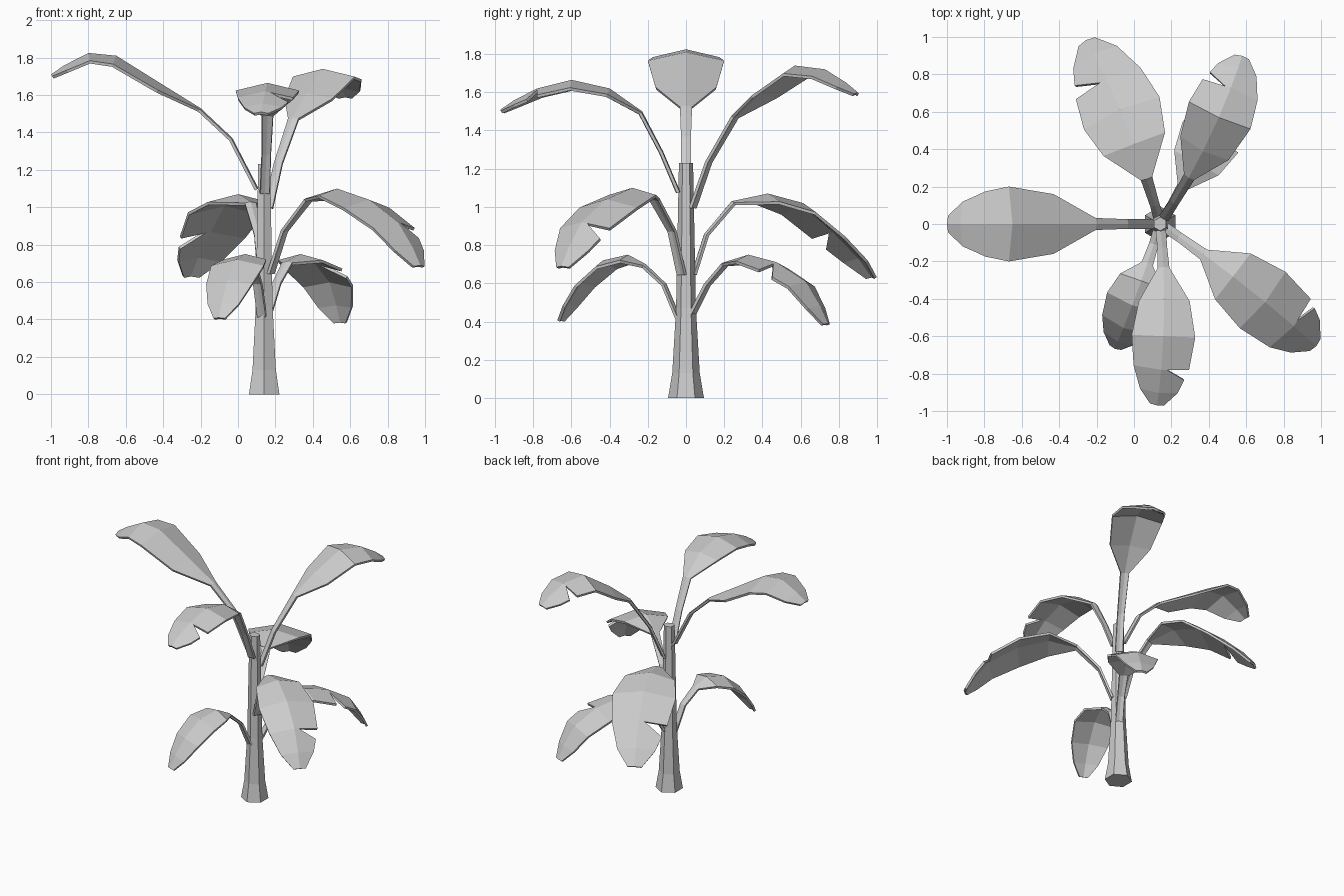
import bpy, bmesh
from math import cos, sin, pi, radians
from mathutils import Vector

cube = bpy.data.objects.get("Cube")
if cube:
    bpy.data.objects.remove(cube, do_unlink=True)

grey = bpy.data.materials.new("light_grey")
grey.use_nodes = True
COLOUR = (0.6, 0.6, 0.6, 1)
grey.diffuse_color = COLOUR
grey.node_tree.nodes["Principled BSDF"].inputs["Base Color"].default_value = COLOUR

CENTRE = Vector((0.14, 0, 0))
UP = Vector((0, 0, 1))


def finish(name, bm):
    mesh = bpy.data.meshes.new(name)
    bm.to_mesh(mesh)
    bm.free()
    mesh.materials.append(grey)
    obj = bpy.data.objects.new(name, mesh)
    bpy.context.collection.objects.link(obj)
    return obj


# Six-sided trunk, tapering upward
def trunk():
    bm = bmesh.new()
    rings = []
    for r, z in [(0.094, 0), (0.072, 0.13), (0.052, 0.47), (0.037, 1.23)]:
        rings.append([bm.verts.new(CENTRE + Vector((r * sin(k * pi / 3), r * cos(k * pi / 3), z)))
                      for k in range(6)])
    for a, b in zip(rings, rings[1:]):
        for k in range(6):
            n = (k + 1) % 6
            bm.faces.new((a[k], a[n], b[n], b[k]))
    bm.faces.new(rings[0])
    bm.faces.new(rings[-1])
    bmesh.ops.recalc_face_normals(bm, faces=bm.faces)
    finish("trunk", bm)


# Half-widths along a leaf: three for the stalk, the rest for the blade
STALK = [0.028, 0.026, 0.032]
BLADE = [0.16, 0.2, 0.175, 0.12, 0.045]


def leaf(name, start_turn, end_turn, size, profile, notch=None):
    """Ridged strip along a (reach, height) profile; notch = (side, station)."""
    profile = list(profile)
    (ra, za), (rb, zb) = profile[-2:]
    profile.insert(-1, (ra + (rb - ra) * 0.65, za + (zb - za) * 0.58))
    widths = STALK + [w * size for w in BLADE]
    reach = profile[-1][0]
    spine = []
    for r, z in profile:
        a = radians(start_turn + (end_turn - start_turn) * r / reach)
        spine.append(CENTRE + Vector((r * cos(a), r * sin(a), z)))

    bm = bmesh.new()
    ridge, edges = [], {1: [], -1: []}
    last = len(spine) - 1
    for i, p in enumerate(spine):
        along = (spine[min(i + 1, last)] - spine[max(i - 1, 0)]).normalized()
        left = UP.cross(along).normalized()
        normal = along.cross(left)
        ridge.append(bm.verts.new(p))
        for side in edges:
            edges[side].append(bm.verts.new(p + left * side * widths[i] - normal * widths[i] * 0.24))

    for side, edge in edges.items():
        cut = notch[1] if notch and notch[0] == side else None
        if cut:
            inner = bm.verts.new(ridge[cut].co.lerp(edge[cut].co, 0.2))
            lower = bm.verts.new(edge[cut].co.lerp(edge[cut + 1].co, 0.45))
        for i in range(last):
            loop = [ridge[i], ridge[i + 1], edge[i + 1], edge[i]]
            if cut == i + 1:
                loop.insert(2, inner)
            elif cut is not None and cut == i:
                loop = loop[:3] + [lower, inner]
            bm.faces.new(loop if side == 1 else loop[::-1])
    obj = finish(name, bm)
    solid = obj.modifiers.new("thickness", "SOLIDIFY")
    solid.thickness = 0.016
    solid.offset = -1


trunk()

# Upper leaves
leaf("upper_right_leaf", 180, 180, 1,
     [(.03, 1.1), (.17, 1.37), (.34, 1.53), (.55, 1.66), (.79, 1.81), (.94, 1.825), (1.14, 1.71)])
leaf("upper_back_leaf", 56, 64, .9,
     [(.03, 1.0), (.13, 1.24), (.29, 1.48), (.45, 1.61), (.65, 1.74), (.82, 1.72), (1.0, 1.6)], (1, 5))
leaf("upper_front_leaf", 276, 269, .85,
     [(.03, 1.08), (.12, 1.29), (.23, 1.5), (.4, 1.62), (.6, 1.665), (.78, 1.62), (.97, 1.51)], (1, 5))

# Middle leaves
leaf("middle_back_leaf", 105, 112, 1.1,
     [(.03, .65), (.1, .86), (.25, 1.03), (.45, 1.07), (.65, 1.02), (.83, .88), (1.06, .64)], (1, 5))
leaf("middle_front_leaf", -34, -38, .97,
     [(.03, .65), (.12, .88), (.28, 1.05), (.48, 1.1), (.7, 1.04), (.9, .92), (1.06, .69)], (1, 5))

# Lower leaves
leaf("lower_front_leaf", 253, 250, .75,
     [(.03, .42), (.11, .6), (.22, .7), (.32, .75), (.46, .72), (.59, .61), (.71, .41)])
leaf("lower_back_leaf", 58, 61, .85,
     [(.03, .45), (.12, .6), (.23, .71), (.38, .75), (.55, .71), (.72, .61), (.85, .39)], (-1, 4))
